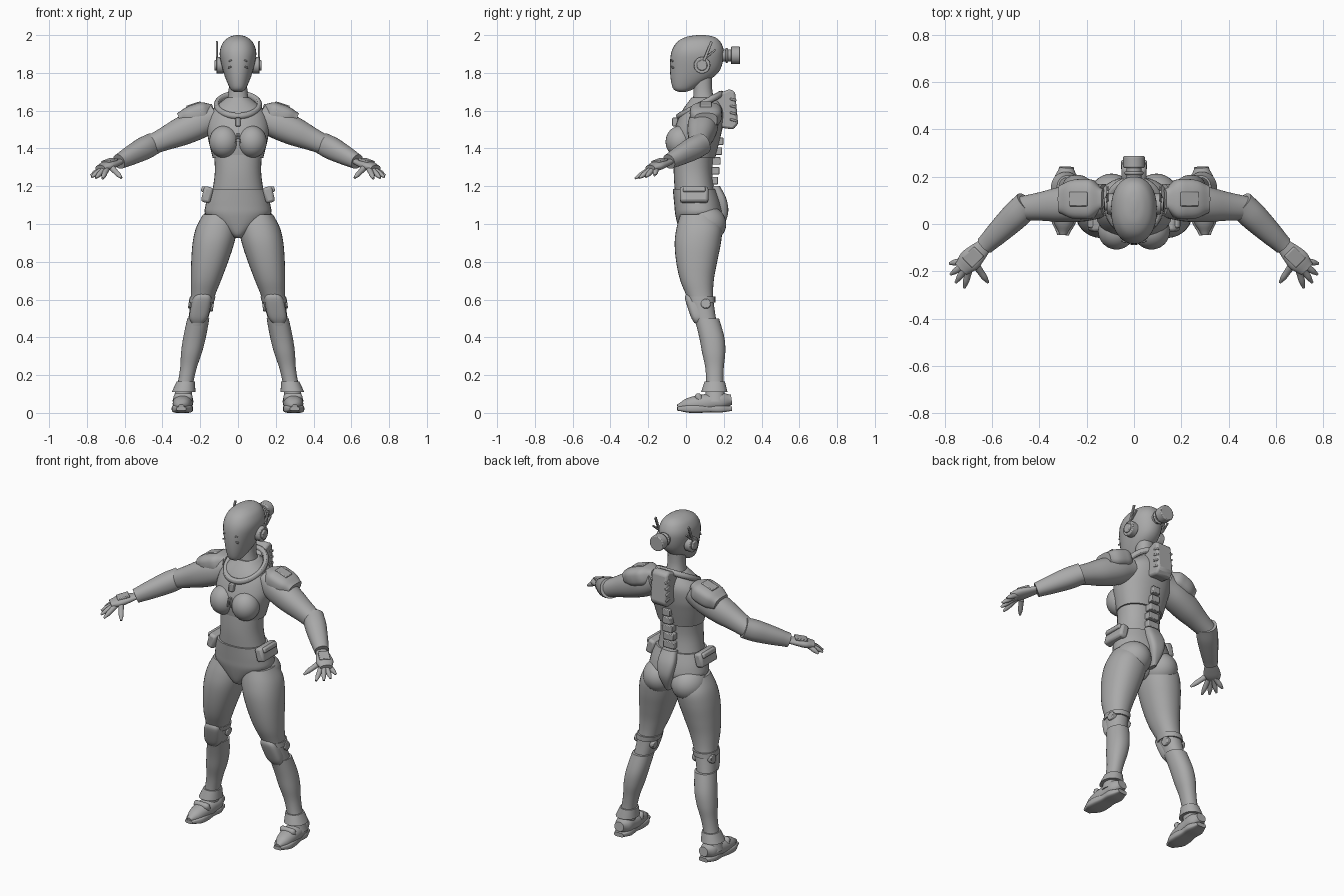
import bpy, bmesh, math
from mathutils import Vector, Matrix, Euler

start_cube = bpy.data.objects.get("Cube")
if start_cube:
    bpy.data.objects.remove(start_cube, do_unlink=True)

grey = bpy.data.materials.new("plain_grey")
grey.use_nodes = True
grey.diffuse_color = (.4, .4, .4, 1)
grey.node_tree.nodes["Principled BSDF"].inputs["Base Color"].default_value = grey.diffuse_color


def finish(name, bm, mirror=False, bevel=0):
    """Turn a bmesh into a smooth shaded object, with optional bevel and mirror."""
    bmesh.ops.recalc_face_normals(bm, faces=bm.faces[:])
    mesh = bpy.data.meshes.new(name)
    bm.to_mesh(mesh)
    bm.free()
    mesh.materials.append(grey)
    obj = bpy.data.objects.new(name, mesh)
    bpy.context.collection.objects.link(obj)
    bpy.ops.object.select_all(action='DESELECT')
    obj.select_set(True)
    bpy.context.view_layer.objects.active = obj
    bpy.ops.object.shade_smooth_by_angle(angle=math.radians(40))
    if bevel:
        modifier = obj.modifiers.new("Bevel", 'BEVEL')
        modifier.width = bevel
        modifier.segments = 2
        modifier.limit_method = 'ANGLE'
    if mirror:
        obj.modifiers.new("Mirror", 'MIRROR')


def smooth(values, steps=5):
    """Catmull-Rom interpolation of numbers or vectors."""
    result = []
    last = len(values) - 1
    for i in range(last):
        before, here = values[max(i - 1, 0)], values[i]
        there, after = values[i + 1], values[min(i + 2, last)]
        leave, arrive = (there - before) / 2, (after - here) / 2
        for step in range(steps):
            t = step / steps
            bulge = leave * (1 - t) - arrive * t + (there - here) * (2 * t - 1)
            result.append(here + (there - here) * t + bulge * (t * (1 - t)))
    return result + [values[last]]


def skin(name, sections, mirror, power, sides=32):
    """Join superellipse sections (centre, side axis, up axis) into a closed skin."""
    bm = bmesh.new()
    loops = []

    def bend(wave):
        return math.copysign(abs(wave) ** (2 / power), wave)

    for centre, side, up in sections:
        angles = [math.tau * k / sides for k in range(sides)]
        loops.append([bm.verts.new(centre + side * bend(math.cos(a)) + up * bend(math.sin(a)))
                      for a in angles])
    for low, high in zip(loops, loops[1:]):
        for k in range(sides):
            bm.faces.new((low[k - 1], low[k], high[k], high[k - 1]))
    bm.faces.new(loops[0])
    bm.faces.new(loops[-1])
    finish(name, bm, mirror)


def ring(z, front, back, half=0):
    """Level section; limbs without a given half width are nearly round."""
    depth = (back - front) / 2
    return Vector((z, front + depth, depth, half or depth * .9))


def leg_x(z):
    """The legs spread along a straight line."""
    return .31 - z / 5


def stack(name, *rings, leg=False, power=2.2):
    """Upright skin through level rings, on the middle line or around a leg."""
    sections = [(Vector((leg_x(z) if leg else 0, y, z)), Vector((half, 0, 0)), Vector((0, depth, 0)))
                for z, y, depth, half in smooth(rings)]
    skin(name, sections, leg, power)


def sweep(name, start, end, widths, flat=1, power=2.2):
    """Mirrored skin along a straight line with evenly spaced widths."""
    start, end = Vector(start), Vector(end)
    forward = (end - start).normalized()
    side = forward.cross(Vector((0, 0, 1))).normalized()
    up = side.cross(forward)
    widths = smooth(widths)
    sections = [(start.lerp(end, i / (len(widths) - 1)), side * width, up * width * flat)
                for i, width in enumerate(widths)]
    skin(name, sections, True, power)


def place(location, size=(1, 1, 1), turn=(0, 0, 0)):
    return Matrix.LocRotScale(Vector(location), Euler([math.radians(a) for a in turn]), Vector(size))


def box(name, location, size, turn=(0, 0, 0), mirror=True, bevel=.004):
    bm = bmesh.new()
    bmesh.ops.create_cube(bm, size=1, matrix=place(location, size, turn))
    finish(name, bm, mirror, bevel)


def ball(name, location, size):
    bm = bmesh.new()
    bmesh.ops.create_uvsphere(bm, u_segments=32, v_segments=20, radius=1, matrix=place(location, size))
    finish(name, bm, mirror=True)


def disc(name, location, radius, depth, turn, mirror=False):
    bm = bmesh.new()
    bmesh.ops.create_cone(bm, cap_ends=True, segments=32, radius1=radius, radius2=radius,
                          depth=depth, matrix=place(location, turn=turn))
    finish(name, bm, mirror, bevel=.005)


# Helmet and neck
stack("helmet",
      ring(z=1.7, front=-.04, back=0, half=.02),
      ring(z=1.72, front=-.07, back=.05, half=.043),
      ring(z=1.8, front=-.084, back=.17, half=.076),
      ring(z=1.9, front=-.08, back=.2, half=.097),
      ring(z=1.96, front=-.05, back=.185, half=.08),
      ring(z=1.99, front=0, back=.15, half=.046),
      ring(z=2, front=.06, back=.1, half=.01))
stack("neck",
      ring(z=1.6, front=.03, back=.17, half=.07),
      ring(z=1.7, front=.04, back=.14, half=.05),
      ring(z=1.8, front=.04, back=.14, half=.05))
for part, x, z in (("brow", .037, 1.865), ("eye", .02, 1.84), ("cheek", .04, 1.83), ("mouth", .02, 1.81)):
    box(part + "_plates", location=(x, -.064, z), size=(.018, .03, .008), turn=(0, 20, 25), bevel=.002)

# Ear discs, antennae and rear lens
sideways, backwards = (0, 90, 0), (90, 0, 0)
disc("ear_discs", (.095, .085, 1.84), radius=.044, depth=.04, turn=sideways, mirror=True)
disc("ear_hubs", (.11, .085, 1.84), radius=.028, depth=.03, turn=sideways, mirror=True)
box("antennae", location=(.112, .115, 1.915), size=(.01, .014, .11), turn=(-22, 0, 0), bevel=.002)
box("antenna_forks", location=(.112, .135, 1.905), size=(.01, .01, .06), turn=(-50, 0, 0), bevel=.002)
disc("lens_mount", (0, .2, 1.893), radius=.032, depth=.09, turn=backwards)
disc("lens_ring", (0, .215, 1.893), radius=.04, depth=.014, turn=backwards)
disc("lens_barrel", (0, .262, 1.893), radius=.046, depth=.05, turn=backwards)

# Torso in three overlapping shells
stack("chest_shell",
      ring(z=1.35, front=-.06, back=.155, half=.134),
      ring(z=1.45, front=-.07, back=.18, half=.158),
      ring(z=1.52, front=-.055, back=.195, half=.165),
      ring(z=1.6, front=-.02, back=.2, half=.14),
      ring(z=1.67, front=.03, back=.17, half=.06))
stack("waist",
      ring(z=1.12, front=-.055, back=.16, half=.145),
      ring(z=1.27, front=-.065, back=.14, half=.123),
      ring(z=1.4, front=-.06, back=.15, half=.13))
stack("pelvis",
      ring(z=.925, front=0, back=.09, half=.02),
      ring(z=.95, front=-.03, back=.12, half=.05),
      ring(z=1.04, front=-.055, back=.185, half=.165),
      ring(z=1.1, front=-.062, back=.185, half=.172),
      ring(z=1.185, front=-.07, back=.158, half=.147))
ball("bust", location=(.074, -.03, 1.435), size=(.078, .078, .085))
ball("seat", location=(.095, .1, 1), size=(.1, .113, .1))

# Collar: a tilted hoop around the neck
bpy.ops.mesh.primitive_torus_add(major_radius=.125, minor_radius=.017, location=(0, .075, 1.63),
                                 rotation=(math.radians(28), 0, 0))
collar = bpy.context.object
collar.name = "collar"
collar.scale.x = .9
collar.data.materials.append(grey)
bpy.ops.object.shade_smooth_by_angle()

# Chest fittings, belt pouches, tail plate and spine
box("collar_clasp", location=(0, -.058, 1.54), size=(.028, .03, .045), mirror=False)
box("chest_clip", location=(.007, -.073, 1.455), size=(.008, .03, .055), turn=(0, -10, 0), bevel=.002)
box("belt_pouches", location=(.163, .043, 1.155), size=(.05, .15, .085), turn=(0, -14, 0), bevel=.014)
box("pouch_flaps", location=(.166, .043, 1.18), size=(.058, .12, .03), turn=(0, -14, 0), bevel=.008)
stack("tail_plate",
      ring(z=1.2, front=.12, back=.18, half=.045),
      ring(z=1.13, front=.15, back=.215, half=.055),
      ring(z=1.05, front=.15, back=.222, half=.042),
      ring(z=.96, front=.12, back=.185, half=.012), power=3)
for i in range(5):
    box(f"spine_block_{i}", location=(0, .147 + .007 * i, 1.23 + .052 * i),
        size=(.075 - .006 * i, .045, .04), mirror=False)

# Backpack: a profile extruded sideways, with side vents
bm = bmesh.new()
profile = [(.12, 1.52), (.15, 1.68), (.23, 1.715), (.26, 1.7), (.276, 1.53), (.25, 1.5)]
face = bm.faces.new([bm.verts.new((-.052, y, z)) for y, z in profile])
grown = bmesh.ops.extrude_face_region(bm, geom=[face])["geom"]
bmesh.ops.translate(bm, vec=(.104, 0, 0), verts=[g for g in grown if isinstance(g, bmesh.types.BMVert)])
finish("backpack", bm, bevel=.012)
for i in range(4):
    box(f"pack_vents_{i}", location=(.048, .25, 1.55 + .036 * i), size=(.016, .036, .012), turn=(-15, 0, 0))

# Arms
wrist = (.63, -.09, 1.33)
sweep("upper_arms", start=(.12, .1, 1.57), end=(.49, .065, 1.405), widths=(.07, .08, .075, .06, .05))
sweep("forearm_shells", start=(.45, .085, 1.425), end=wrist, widths=(.058, .06, .055, .048, .04))
sweep("shoulder_pads", start=(.13, .105, 1.61), end=(.31, .105, 1.55),
      widths=(.04, .08, .085, .08, .06), flat=.65, power=3)
box("shoulder_inlays", location=(.235, .105, 1.632), size=(.08, .06, .012), turn=(0, 18, 0))

# Hands, with digits fanned from the middle of the palm
sweep("palms", start=wrist, end=(.73, -.19, 1.295), widths=(.032, .042, .048, .034), flat=.5)
box("hand_guards", location=(.68, -.14, 1.335), size=(.07, .06, .014), turn=(0, 15, -45))
hub = Vector((.685, -.15, 1.315))
for label, degrees in (("little", 10), ("ring", 35), ("middle", 55), ("index", 75), ("thumb", 125)):
    angle = math.radians(degrees)
    reach = Vector((math.cos(angle), -math.sin(angle), -.6)) * (.09 + .035 * math.sin(angle))
    sweep(label + "_fingers", start=hub + reach * .3, end=hub + reach,
          widths=(.016, .014, .013, .006), power=2)

# Legs
stack("thighs",
      ring(z=1.05, front=-.03, back=.16),
      ring(z=.98, front=-.05, back=.19),
      ring(z=.9, front=-.06, back=.185),
      ring(z=.8, front=-.052, back=.165),
      ring(z=.7, front=-.03, back=.147),
      ring(z=.6, front=.01, back=.145),
      ring(z=.46, front=.055, back=.165), leg=True)
stack("knee_pads",
      ring(z=.63, front=0, back=.06, half=.03),
      ring(z=.6, front=-.004, back=.075, half=.05),
      ring(z=.51, front=.025, back=.1, half=.05),
      ring(z=.475, front=.045, back=.1, half=.03), leg=True, power=3)
stack("knee_bands", ring(z=.615, front=.004, back=.155), ring(z=.585, front=.01, back=.155), leg=True)
disc("knee_joints", (leg_x(.57), .105, .57), radius=.026, depth=.132, turn=(0, 82, 0), mirror=True)
stack("shin_shells",
      ring(z=.5, front=.045, back=.175),
      ring(z=.4, front=.07, back=.203),
      ring(z=.32, front=.085, back=.208),
      ring(z=.24, front=.102, back=.2),
      ring(z=.16, front=.106, back=.198),
      ring(z=.06, front=.1, back=.21), leg=True)

# Boots
stack("ankle_cuffs", ring(z=.165, front=.098, back=.206), ring(z=.11, front=.08, back=.22), leg=True)
sweep("boots", start=(.285, .24, .07), end=(.3, -.045, .032),
      widths=(.03, .05, .052, .053, .05, .04, .015), flat=.9)
sweep("boot_soles", start=(.285, .242, .022), end=(.3, -.047, .022),
      widths=(.03, .05, .048, .055, .052, .025), flat=.4, power=4)
box("boot_straps", location=(.291, .07, .075), size=(.1, .035, .06), turn=(25, 0, 0), bevel=.016)
